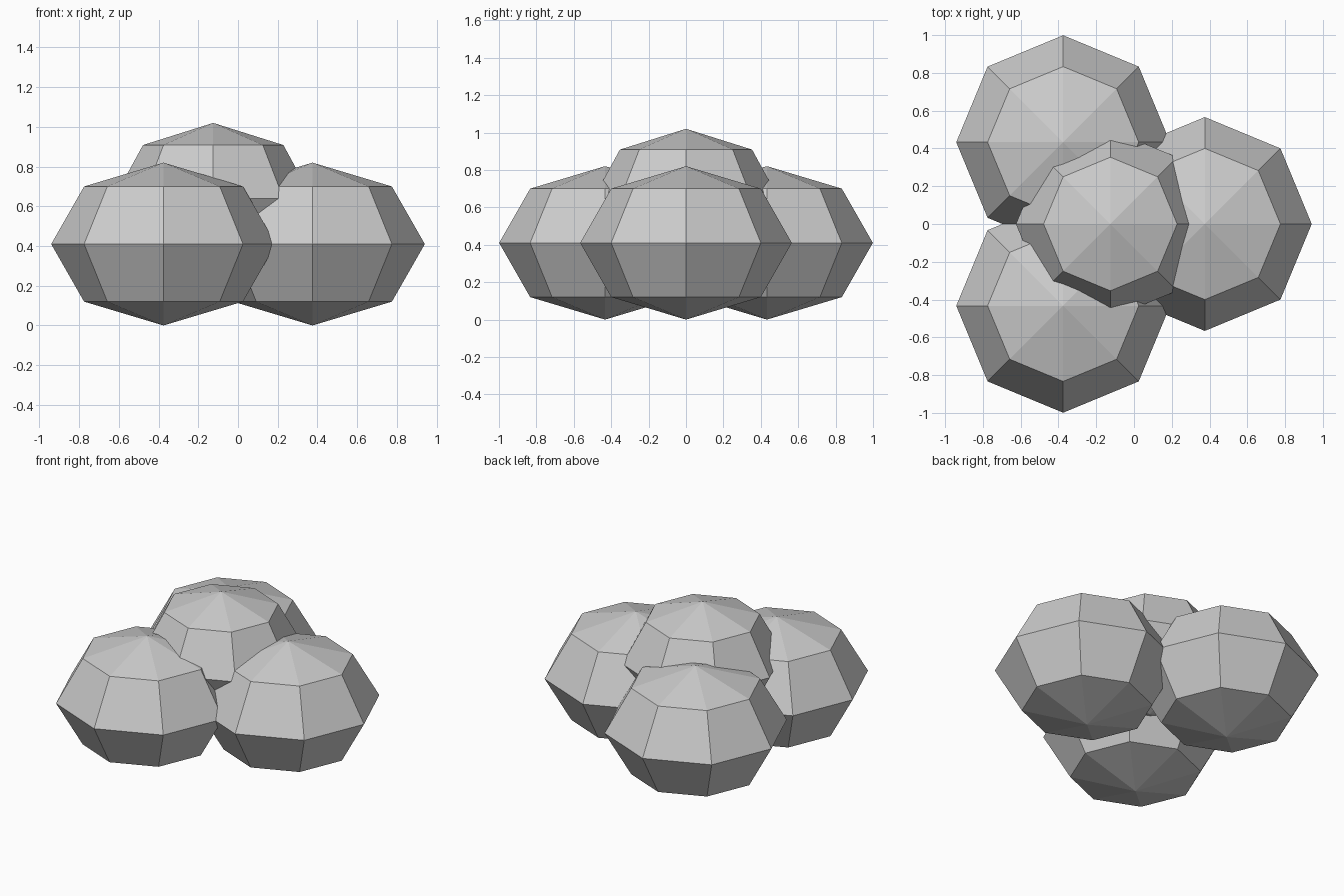
import bpy

if "Cube" in bpy.data.objects:
    bpy.data.objects.remove(bpy.data.objects["Cube"])

# One squashed low-poly ball: 8 sides, 4 rings, flat faces
def puff(name, x, y, z, radius, height):
    bpy.ops.mesh.primitive_uv_sphere_add(segments=8, ring_count=4, radius=1, location=(x, y, z))
    ob = bpy.context.object
    ob.name = name
    ob.scale = (radius, radius, height)
    bpy.ops.object.transform_apply(location=False, rotation=False, scale=True)
    bpy.ops.object.shade_flat()
    return ob

# Three lower lumps arranged in a triangle
BASE_R, BASE_H = 0.566, 0.41
puff("lower_lump_right", 0.375, 0, BASE_H, BASE_R, BASE_H)
for side, label in ((-1, "front"), (1, "back")):
    puff("lower_lump_" + label, -0.375, side * 0.433, BASE_H, BASE_R, BASE_H)

# Smaller lump resting on top
puff("top_lump", -0.125, 0, 0.64, 0.5, 0.38)
